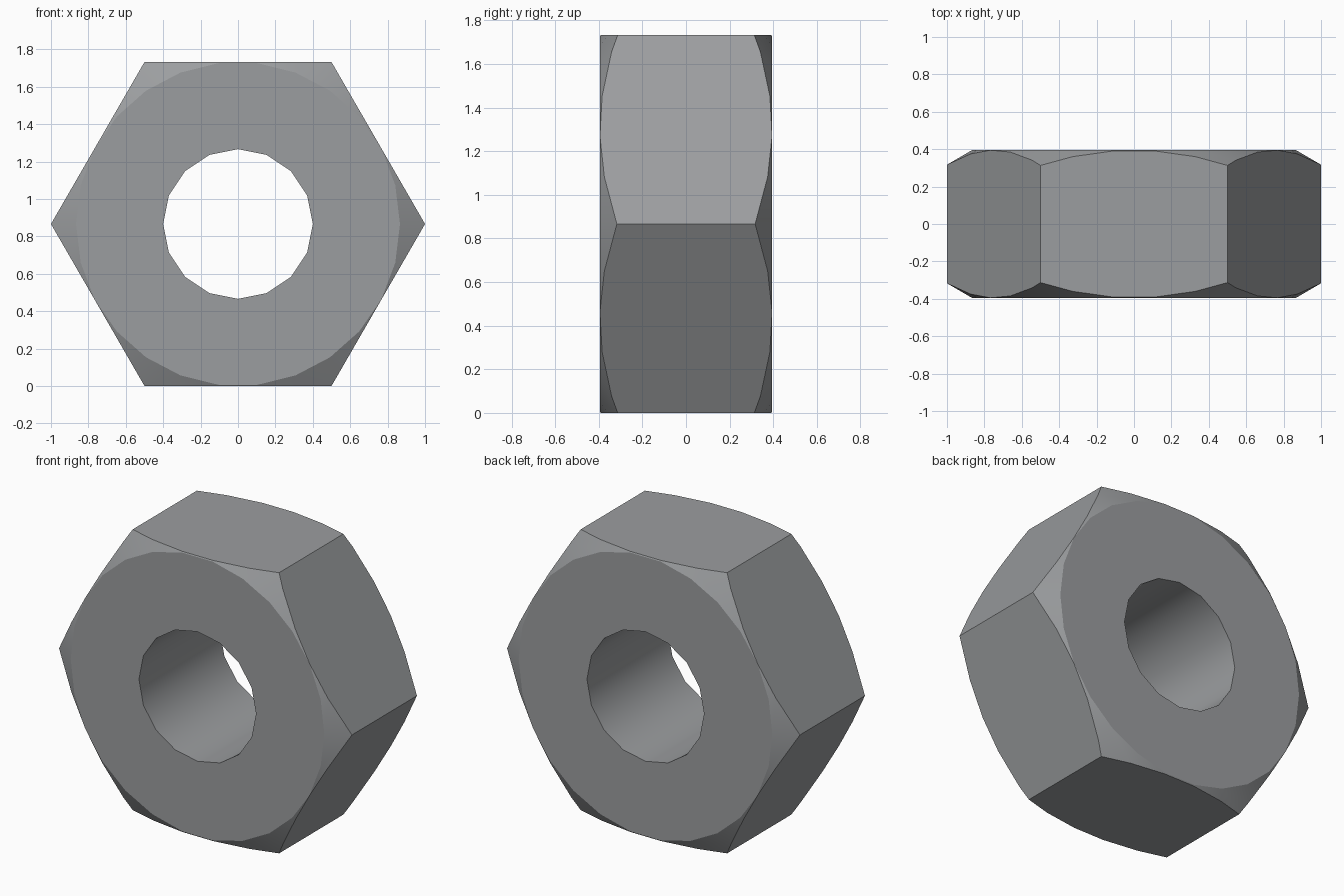
import bpy, bmesh, math
from mathutils import Vector

if "Cube" in bpy.data.objects:
    bpy.data.objects.remove(bpy.data.objects["Cube"])

APOTHEM = math.sqrt(3) / 2      # hexagon with corner radius 1
HALF = 0.395                    # half thickness
CORNER = 0.317                  # half thickness at the chamfered corners
CENTRE = Vector((0, 0, APOTHEM))


def lathe(bm, profile, sides):
    """Closed solid turned around the y axis from (y, radius) pairs."""
    rings = []
    for y, r in profile:
        angles = [2 * math.pi * i / sides for i in range(sides)]
        rings.append([bm.verts.new(CENTRE + Vector((r * math.cos(a), y, r * math.sin(a))))
                      for a in angles])
    for a, b in zip(rings, rings[1:]):
        for i in range(sides):
            j = (i + 1) % sides
            bm.faces.new((a[i], a[j], b[j], b[i]))
    bm.faces.new(rings[0])
    bm.faces.new(rings[-1])


def to_object(bm, name):
    bmesh.ops.recalc_face_normals(bm, faces=bm.faces[:])
    mesh = bpy.data.meshes.new(name)
    bm.to_mesh(mesh)
    bm.free()
    obj = bpy.data.objects.new(name, mesh)
    bpy.context.collection.objects.link(obj)
    return obj


# Turned blank with conical chamfers on both ends
slope = (HALF - CORNER) / (1 - APOTHEM)
rim = 1.2
rim_y = HALF - slope * (rim - APOTHEM)
bm = bmesh.new()
lathe(bm, [(-HALF, APOTHEM), (-rim_y, rim), (rim_y, rim), (HALF, APOTHEM)], 26)

# Slice the six flats
for k in range(6):
    a = math.radians(30 + 60 * k)
    normal = Vector((math.cos(a), 0, math.sin(a)))
    bmesh.ops.bisect_plane(bm, geom=bm.verts[:] + bm.edges[:] + bm.faces[:], dist=1e-5,
                           plane_co=CENTRE + normal * APOTHEM, plane_no=normal,
                           clear_outer=True)
    bmesh.ops.holes_fill(bm, edges=[e for e in bm.edges if e.is_boundary], sides=0)
nut = to_object(bm, "hex_nut")

# Bore through the middle
bm = bmesh.new()
lathe(bm, [(-1, 0.4), (1, 0.4)], 16)
cutter = to_object(bm, "bore_cutter")
cutter.hide_render = True
mod = nut.modifiers.new("bore", 'BOOLEAN')
mod.operation = 'DIFFERENCE'
mod.solver = 'EXACT'
mod.object = cutter
bpy.context.view_layer.objects.active = nut
nut.select_set(True)
cutter.select_set(False)
bpy.ops.object.modifier_apply(modifier=mod.name)
bpy.data.objects.remove(cutter, do_unlink=True)

# Steel colour, smooth bore and chamfers
steel = bpy.data.materials.new("grey steel")
steel.diffuse_color = (0.33, 0.34, 0.35, 1)
steel.use_nodes = True
steel.node_tree.nodes["Principled BSDF"].inputs["Base Color"].default_value = steel.diffuse_color
nut.data.materials.clear()
nut.data.materials.append(steel)
bpy.ops.object.shade_smooth_by_angle(angle=math.radians(28))
